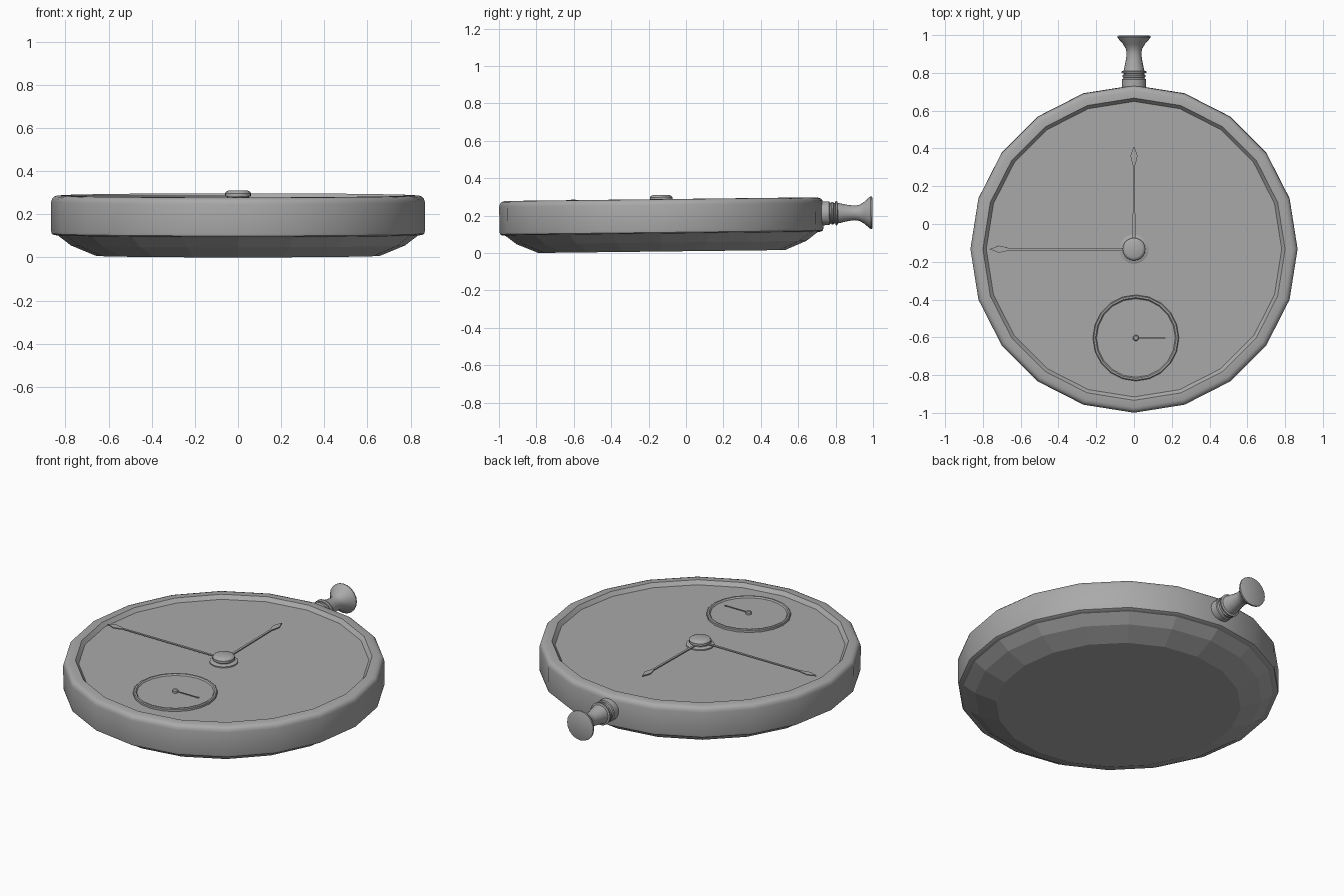
import bpy, bmesh, math
from mathutils import Matrix, Vector

if "Cube" in bpy.data.objects:
    bpy.data.objects.remove(bpy.data.objects["Cube"])

GREY = (0.4, 0.4, 0.4, 1)
metal = bpy.data.materials.new("grey metal")
metal.use_nodes = True
metal.diffuse_color = GREY
metal.node_tree.nodes["Principled BSDF"].inputs["Base Color"].default_value = GREY

CENTRE = Vector((0, -0.13, 0))
SIDES = 20
DIAL_Z = 0.266
# The whole watch leans back very slightly
TILT = Matrix.Translation(CENTRE) @ Matrix.Rotation(0.0118, 4, 'X')


def finish(name, bm, place=Matrix(), smooth=True):
    bm.transform(TILT @ place)
    mesh = bpy.data.meshes.new(name)
    bm.to_mesh(mesh)
    bm.free()
    mesh.materials.append(metal)
    if smooth:
        mesh.shade_smooth()
        mesh.set_sharp_from_angle(angle=math.radians(35))
    obj = bpy.data.objects.new(name, mesh)
    bpy.context.collection.objects.link(obj)
    return obj


def lathe(name, profile, place=Matrix(), sides=SIDES, smooth=True, caps=(True, True)):
    """Spin (radius, height) points, listed bottom to top, round the z axis."""
    bm = bmesh.new()
    turn = [2 * math.pi * i / sides for i in range(sides)]
    rings = [[bm.verts.new((r * math.cos(a), r * math.sin(a), z)) for a in turn]
             for r, z in profile]
    for low, high in zip(rings, rings[1:]):
        for i in range(sides):
            j = (i + 1) % sides
            bm.faces.new((low[i], low[j], high[j], high[i]))
    if caps[0]:
        bm.faces.new(rings[0][::-1])
    if caps[1]:
        bm.faces.new(rings[-1])
    return finish(name, bm, place, smooth)


def plate(name, half_outline, thick, place):
    """Flat plate along +x, mirrored over its axis, from (x, half width) points."""
    bm = bmesh.new()
    points = half_outline + [(x, -w) for x, w in reversed(half_outline) if w > 0]
    face = bm.faces.new([bm.verts.new((x, -w, 0)) for x, w in points])
    up = bmesh.ops.extrude_face_region(bm, geom=[face])
    verts = [g for g in up["geom"] if isinstance(g, bmesh.types.BMVert)]
    bmesh.ops.translate(bm, verts=verts, vec=(0, 0, thick))
    bmesh.ops.recalc_face_normals(bm, faces=bm.faces)
    return finish(name, bm, place, smooth=False)


def at(x, y, z):
    return Matrix.Translation((x, y, z))


# Case: faceted back, rounded band and rim, sunken dial
lathe("case_back", [(0.66, 0.008), (0.775, 0.056), (0.835, 0.102)],
      smooth=False, caps=(True, False))
lathe("case_band", [(0.835, 0.102), (0.853, 0.104), (0.863, 0.11), (0.866, 0.122),
                    (0.866, 0.257), (0.862, 0.272), (0.853, 0.282), (0.838, 0.287),
                    (0.8, 0.288), (0.782, DIAL_Z)], caps=(False, False))
lathe("dial", [(0.786, 0.24), (0.786, DIAL_Z)])

# Small seconds dial with a raised ring, pin and needle
sub = at(0.01, -0.47, DIAL_Z)
lathe("seconds_ring", [(0.228, -0.005), (0.228, 0.012), (0.223, 0.016),
                       (0.214, 0.016), (0.208, 0.008)], sub)
lathe("seconds_pin", [(0.016, 0), (0.016, 0.02), (0.011, 0.025)], sub, sides=12)
plate("seconds_needle", [(0.01, 0.003), (0.14, 0.003), (0.15, 0.006), (0.158, 0)],
      0.004, sub @ at(0, 0, 0.014))

# Main hands with spade tips
for name, length, angle, lift in (("hour_hand", 0.545, 90, 0.012),
                                  ("minute_hand", 0.765, 180, 0.016)):
    shape = [(0.03, 0.007), (length - 0.1, 0.006), (length - 0.09, 0.01),
             (length - 0.05, 0.019), (length, 0)]
    plate(name, shape, 0.006,
          at(0, 0, DIAL_Z + lift) @ Matrix.Rotation(math.radians(angle), 4, 'Z'))

# Centre hub on a stepped washer
lathe("hub_washer", [(0.077, 0), (0.077, 0.007), (0.072, 0.01)], at(0, 0, DIAL_Z))
lathe("hub", [(0.05, 0), (0.05, 0.016), (0.06, 0.018), (0.06, 0.032),
              (0.055, 0.039), (0.044, 0.044)], at(0, 0, DIAL_Z))

# Winding stem: collar, grooved rings, waisted neck, flared crown
stem = at(0, 0.8, 0.202) @ Matrix.Rotation(-math.pi / 2, 4, 'X')
lathe("stem_collar", [(0.064, 0), (0.064, 0.098), (0.058, 0.101), (0.055, 0.108),
                      (0.061, 0.112), (0.061, 0.119), (0.055, 0.123), (0.055, 0.13),
                      (0.065, 0.133), (0.065, 0.14), (0.056, 0.144)], stem)
lathe("crown", [(0.056, 0.14), (0.051, 0.162), (0.043, 0.2), (0.039, 0.235),
                (0.043, 0.26), (0.058, 0.285), (0.082, 0.312), (0.087, 0.32),
                (0.086, 0.327), (0.08, 0.33)], stem)
